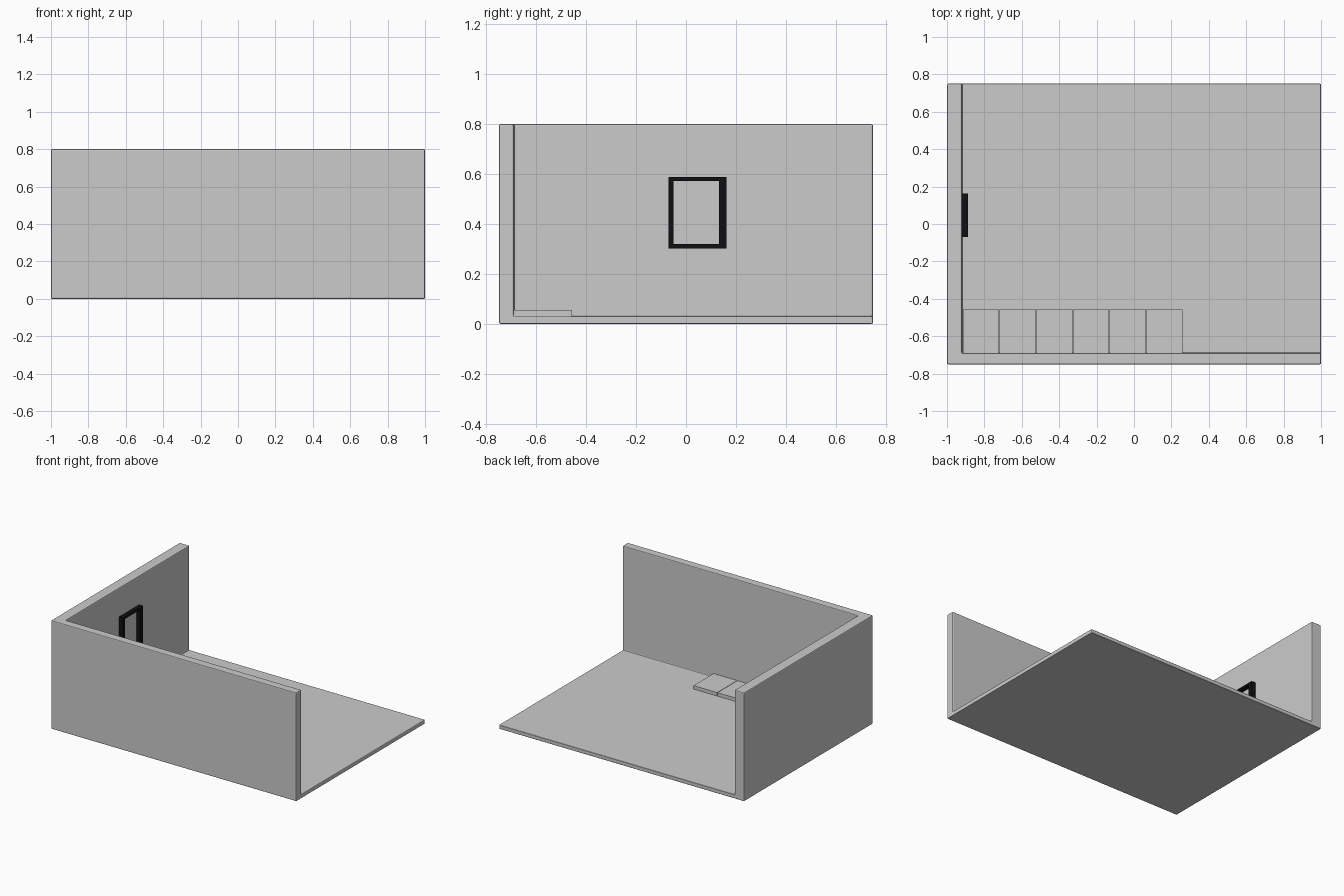
import bpy, bmesh
from mathutils import Vector

if "Cube" in bpy.data.objects:
    bpy.data.objects.remove(bpy.data.objects["Cube"])


def make_object(name, bm):
    bmesh.ops.recalc_face_normals(bm, faces=bm.faces)
    mesh = bpy.data.meshes.new(name)
    bm.to_mesh(mesh)
    bm.free()
    obj = bpy.data.objects.new(name, mesh)
    bpy.context.collection.objects.link(obj)
    return obj


def box(name, lo, hi):
    bm = bmesh.new()
    bmesh.ops.create_cube(bm, size=1)
    lo, hi = Vector(lo), Vector(hi)
    for v in bm.verts:
        v.co = (lo + hi) / 2 + v.co * (hi - lo)
    return make_object(name, bm)


# Room shell: floor and two walls meeting in one corner, with mitred thickness
OUTER, INNER, FAR = (-1, -0.75, 0), (-0.92, -0.69, 0.03), (1, 0.75, 0.8)
bm = bmesh.new()
keys = [(i, j, k) for i in (0, 1) for j in (0, 1) for k in (0, 1) if i + j + k < 3]


def corner_verts(near):
    return {key: bm.verts.new([FAR[a] if key[a] else near[a] for a in range(3)])
            for key in keys}


out, inn = corner_verts(OUTER), corner_verts(INNER)
panels = [[(0, 0, 0), (1, 0, 0), (1, 1, 0), (0, 1, 0)],
          [(0, 0, 0), (1, 0, 0), (1, 0, 1), (0, 0, 1)],
          [(0, 0, 0), (0, 1, 0), (0, 1, 1), (0, 0, 1)]]
for panel in panels:
    for shell in (out, inn):
        bm.faces.new([shell[k] for k in panel])
rim = [(1, 0, 0), (1, 1, 0), (0, 1, 0), (0, 1, 1), (0, 0, 1), (1, 0, 1)]
for a, b in zip(rim, rim[1:] + rim[:1]):
    bm.faces.new([out[a], out[b], inn[b], inn[a]])
room = make_object("room_shell", bm)
bevel = room.modifiers.new("edge_bevel", 'BEVEL')
bevel.width = 0.006
bevel.segments = 2
bevel.limit_method = 'ANGLE'

# Row of six low floor panels along the front wall
for n in range(6):
    x = -0.914 + n * 0.196
    box(f"floor_panel_{n + 1}", (x, -0.69, 0.03), (x + 0.193, -0.458, 0.056))

# Black open picture frame on the left wall
black = bpy.data.materials.new("black")
black.diffuse_color = (0.005, 0.005, 0.006, 1)
black.use_nodes = True
black.node_tree.nodes["Principled BSDF"].inputs["Base Color"].default_value = black.diffuse_color
bars = {"frame_left": (-0.07, 0.302, -0.05, 0.588),
        "frame_right": (0.132, 0.302, 0.163, 0.588),
        "frame_top": (-0.05, 0.572, 0.132, 0.588),
        "frame_bottom": (-0.05, 0.302, 0.132, 0.32)}
for name, (y0, z0, y1, z1) in bars.items():
    bar = box(name, (-0.922, y0, z0), (-0.888, y1, z1))
    bar.data.materials.append(black)
